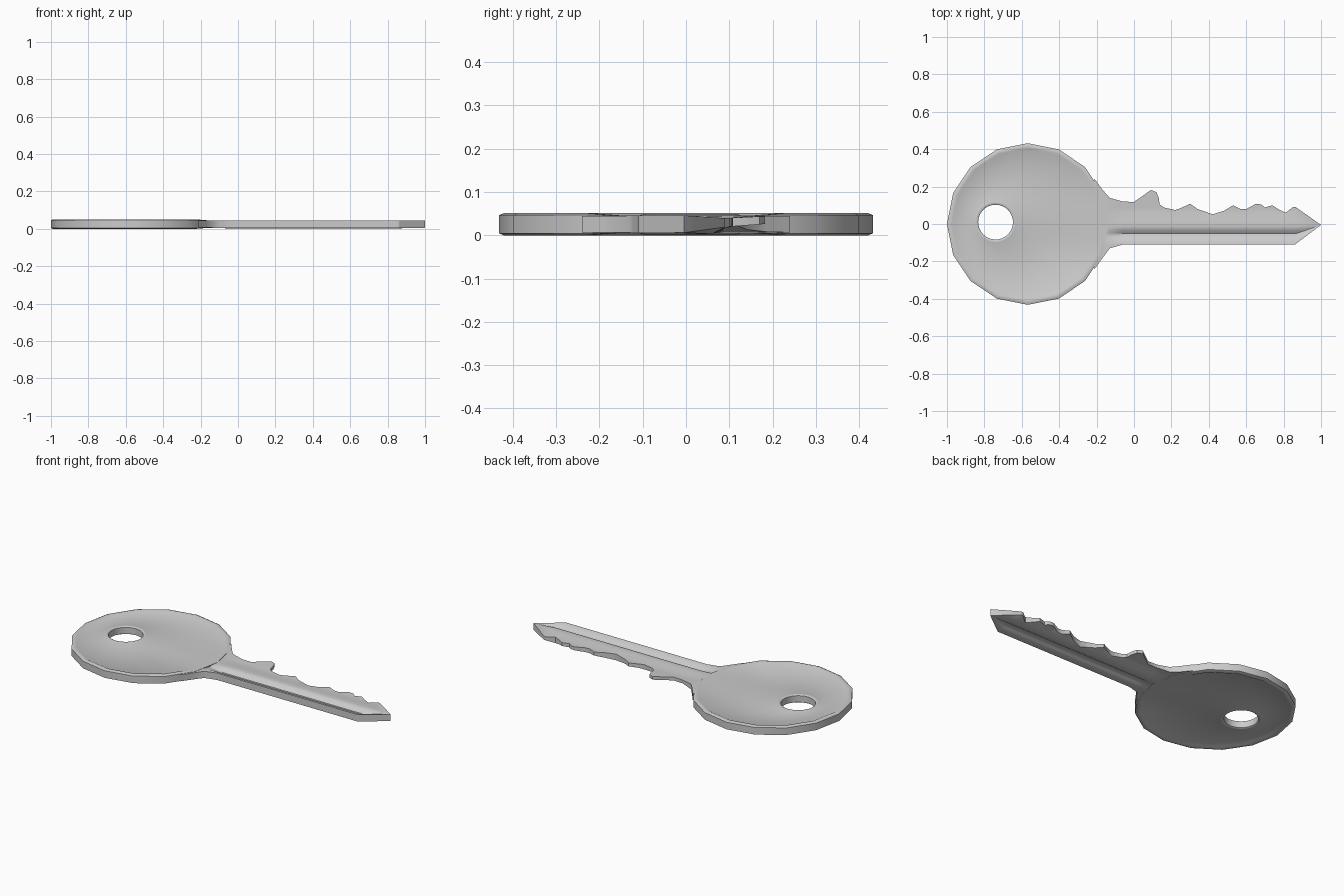
import bpy
import bmesh
from math import cos, sin, pi, radians

cube = bpy.data.objects.get("Cube")
if cube:
    bpy.data.objects.remove(cube)

metal = bpy.data.materials.new("brushed grey metal")
metal.use_nodes = True
grey = (0.6, 0.6, 0.6, 1)
metal.diffuse_color = grey
metal.node_tree.nodes["Principled BSDF"].inputs["Base Color"].default_value = grey


def finish(bm, name, angle):
    """Clean up the mesh, link it as an object and shade it."""
    bmesh.ops.remove_doubles(bm, verts=bm.verts, dist=0.0002)
    bmesh.ops.dissolve_degenerate(bm, edges=bm.edges, dist=0.0001)
    bmesh.ops.recalc_face_normals(bm, faces=bm.faces)
    mesh = bpy.data.meshes.new(name)
    bm.to_mesh(mesh)
    bm.free()
    mesh.materials.append(metal)
    obj = bpy.data.objects.new(name, mesh)
    bpy.context.collection.objects.link(obj)
    bpy.ops.object.select_all(action='DESELECT')
    obj.select_set(True)
    bpy.context.view_layer.objects.active = obj
    bpy.ops.object.shade_smooth_by_angle(angle=radians(angle))
    return obj


def interp(points, x):
    """Linear interpolation through sorted points."""
    if x <= points[0][0]:
        return points[0][1]
    for (x0, y0), (x1, y1) in zip(points, points[1:]):
        if x <= x1:
            return y0 + (y1 - y0) * (x - x0) / (x1 - x0)
    return points[-1][1]


def bridge(bm, ring_a, ring_b):
    """Join two closed rings of equal length with quads."""
    n = len(ring_a)
    for i in range(n):
        j = (i + 1) % n
        bm.faces.new((ring_a[i], ring_a[j], ring_b[j], ring_b[i]))


# Bow: sixteen-sided plate, raised rim, dished faces and a lipped round hole
MID = 0.0265
DISH = 0.0205
SEGMENTS = 32
HEAD_X, HEAD_R = -0.568, 0.432
HOLE_X, HOLE_Y = -0.74, 0.01


def bow_ring(bm, kind, radius, half):
    """One ring, either on the polygon outline or around the hole."""
    ring = []
    for i in range(SEGMENTS):
        a = 2 * pi * i / SEGMENTS
        c, s = cos(a), sin(a)
        h = half
        if kind == "outline":
            # odd points lie halfway along the sides of the polygon
            r = radius * (cos(pi / 16) if i % 2 else 1)
            x, y = HEAD_X + r * c, r * s
            if c > cos(radians(30)):
                h = max(-DISH, min(DISH, half))   # the rim dies out at the neck
        else:
            x, y = HOLE_X + radius * c, HOLE_Y + radius * s
        ring.append(bm.verts.new((x, y, MID + h)))
    return ring


bow_side = [
    ("outline", HEAD_R, 0.021),
    ("outline", 0.421, 0.0255),
    ("outline", 0.408, 0.0255),
    ("outline", 0.398, DISH),
    ("hole", 0.117, DISH),
    ("hole", 0.108, 0.0235),
    ("hole", 0.1, 0.0235),
    ("hole", 0.093, 0.019),
]
bm = bmesh.new()
rings = [bow_ring(bm, k, r, h) for k, r, h in bow_side]
rings += [bow_ring(bm, k, r, -h) for k, r, h in reversed(bow_side)]
for a, b in zip(rings, rings[1:] + rings[:1]):
    bridge(bm, a, b)
finish(bm, "bow", 35)

# Blade: grooved section swept along x between a cut edge and a plain edge
cut_edge = [
    (-0.21, 0.24), (-0.17, 0.185), (-0.13, 0.14), (-0.06, 0.12), (0, 0.118),
    (0.04, 0.145), (0.09, 0.182), (0.12, 0.17), (0.132, 0.14), (0.137, 0.105),
    (0.16, 0.088), (0.22, 0.075), (0.25, 0.085), (0.3, 0.108), (0.34, 0.08),
    (0.42, 0.052), (0.48, 0.07), (0.53, 0.1), (0.57, 0.08), (0.6, 0.08),
    (0.65, 0.107), (0.68, 0.105), (0.7, 0.088), (0.74, 0.1), (0.77, 0.08),
    (0.81, 0.06), (0.85, 0.09), (0.865, 0.09), (1, -0.005),
]
plain_edge = [(-0.21, -0.24), (-0.13, -0.13), (-0.06, -0.11), (0.86, -0.11), (1, -0.005)]
top_section = [
    (-0.11, 0.047), (-0.095, 0.046), (-0.065, 0.029), (-0.052, 0.027),
    (-0.03, 0.044), (-0.015, 0.047), (0.02, 0.046), (0.06, 0.039),
    (0.1, 0.041), (0.18, 0.045),
]
bottom_section = [
    (-0.11, 0.006), (-0.07, 0.006), (-0.05, 0.016), (-0.02, 0.016),
    (0, 0.004), (0.06, 0.004), (0.09, 0.02), (0.18, 0.027),
]
lines = sorted({p[0] for p in top_section + bottom_section} | {-0.3, 0.3})
stations = sorted({p[0] for p in cut_edge + plain_edge} | {-0.1, -0.08})


def blade_ring(bm, x):
    """Closed section at x: along the top, then back along the underside."""
    low, high = interp(plain_edge, x), interp(cut_edge, x)
    fade = max(0, min(1, (x + 0.18) / 0.12))
    ys = [max(low, min(high, y)) for y in lines]
    ring = []
    for row, section, flat in ((ys, top_section, 0.0455),
                               (ys[::-1], bottom_section, 0.0075)):
        for y in row:
            z = flat + (interp(section, y) - flat) * fade
            ring.append(bm.verts.new((x, y, z)))
    return ring


bm = bmesh.new()
rings = [blade_ring(bm, x) for x in stations]
for a, b in zip(rings, rings[1:]):
    bridge(bm, a, b)
bm.faces.new(rings[0])
blade = finish(bm, "blade", 40)

# Rest the lowest points on the ground
lowest = min((o.matrix_world @ v.co).z for o in bpy.data.objects
             if o.name in ("bow", "blade") for v in o.data.vertices)
for name in ("bow", "blade"):
    bpy.data.objects[name].location.z -= lowest
